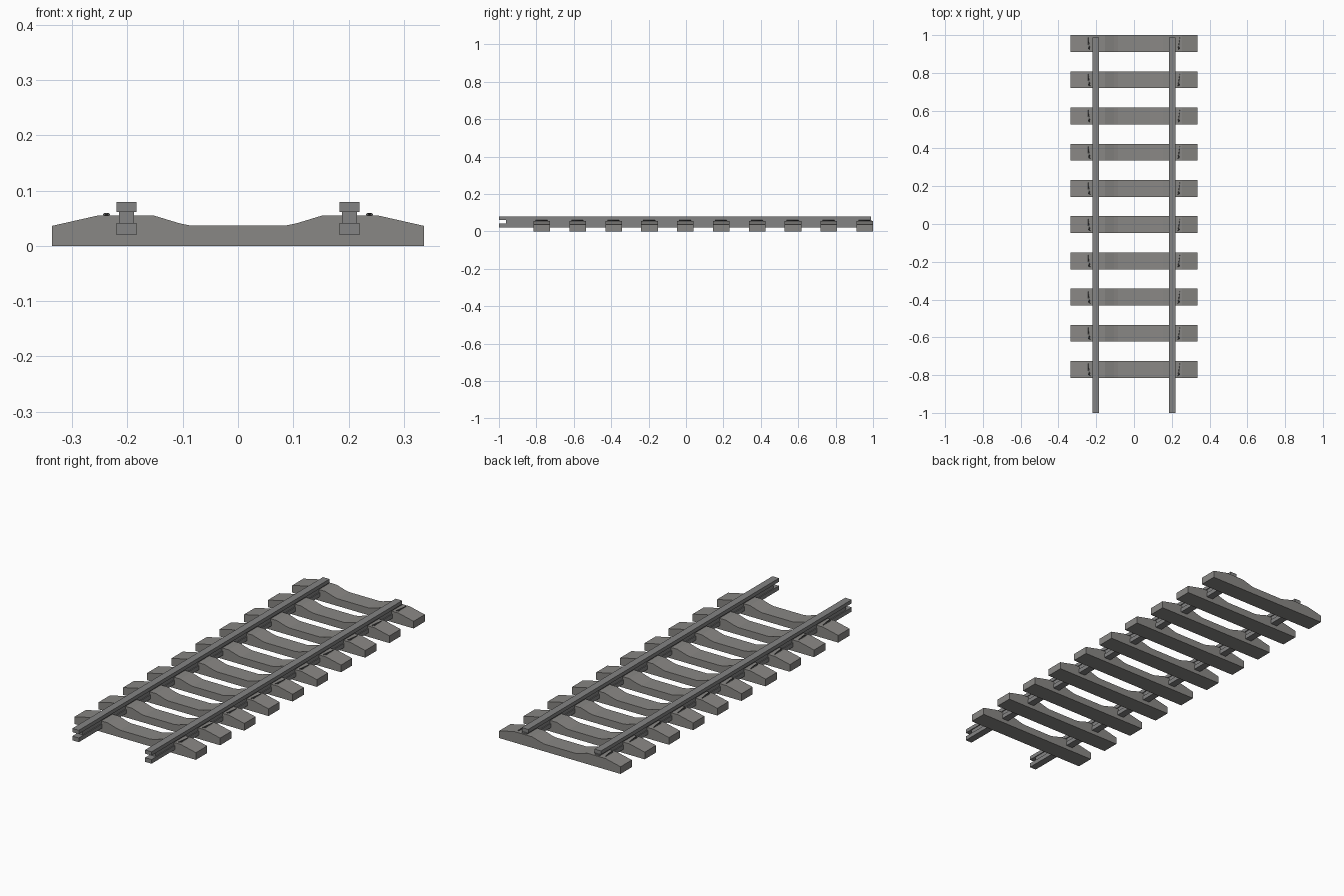
import bpy, bmesh
from mathutils import Vector

if "Cube" in bpy.data.objects:
    bpy.data.objects.remove(bpy.data.objects["Cube"])


def material(name, rgb):
    m = bpy.data.materials.new(name)
    m.diffuse_color = (*rgb, 1)
    m.use_nodes = True
    m.node_tree.nodes["Principled BSDF"].inputs["Base Color"].default_value = m.diffuse_color
    return m


concrete = material("concrete grey", (0.25, 0.243, 0.232))
steel = material("steel grey", (0.23, 0.23, 0.228))
dark = material("dark clip steel", (0.10, 0.10, 0.10))


def prism(name, profile, y0, y1, mat):
    """Extrude an x/z outline along y."""
    bm = bmesh.new()
    face = bm.faces.new([bm.verts.new((x, y0, z)) for x, z in profile])
    ext = bmesh.ops.extrude_face_region(bm, geom=[face])
    moved = [v for v in ext["geom"] if isinstance(v, bmesh.types.BMVert)]
    bmesh.ops.translate(bm, verts=moved, vec=(0, y1 - y0, 0))
    bmesh.ops.recalc_face_normals(bm, faces=bm.faces)
    me = bpy.data.meshes.new(name)
    bm.to_mesh(me)
    bm.free()
    me.materials.append(mat)
    ob = bpy.data.objects.new(name, me)
    bpy.context.collection.objects.link(ob)
    return ob


def bar(name, x, half, z0, z1, y0, y1):
    return prism(name, [(x - half, z0), (x + half, z0), (x + half, z1), (x - half, z1)],
                 y0, y1, steel)


def clip(name, points):
    """Bent spring wire."""
    cu = bpy.data.curves.new(name, 'CURVE')
    cu.dimensions = '3D'
    cu.bevel_depth = 0.0028
    cu.bevel_resolution = 0
    cu.use_fill_caps = True
    sp = cu.splines.new('POLY')
    sp.points.add(len(points) - 1)
    for p, co in zip(sp.points, points):
        p.co = (*co, 1)
    cu.materials.append(dark)
    bpy.context.collection.objects.link(bpy.data.objects.new(name, cu))


# Sleepers: raised rail seats, dished centre, sloped ends
half = [(0.337, 0.0), (0.337, 0.036), (0.253, 0.055), (0.153, 0.055),
        (0.105, 0.0405), (0.085, 0.0365)]
outline = half + [(-x, z) for x, z in reversed(half)]
for i in range(10):
    y = -0.77 + i * 0.1918
    prism(f"sleeper_{i}", outline, y - 0.045, y + 0.044, concrete)
    # Rail clips on the outer side of each rail
    for s in (-1, 1):
        clip(f"rail_clip_{i}_{'left' if s < 0 else 'right'}",
             [(s * 0.234, y - 0.034, 0.057), (s * 0.242, y + 0.028, 0.057),
              (s * 0.242, y - 0.030, 0.057)])

# Rails: foot, recessed web and head
for s, side in ((-1, "left"), (1, "right")):
    x = s * 0.202
    bar(f"rail_foot_{side}", x, 0.018, 0.020, 0.041, -1.0, 0.988)
    bar(f"rail_web_{side}", x, 0.0135, 0.041, 0.061, -0.963, 0.992)
    bar(f"rail_head_{side}", x, 0.018, 0.061, 0.0795, -1.0, 0.988)
